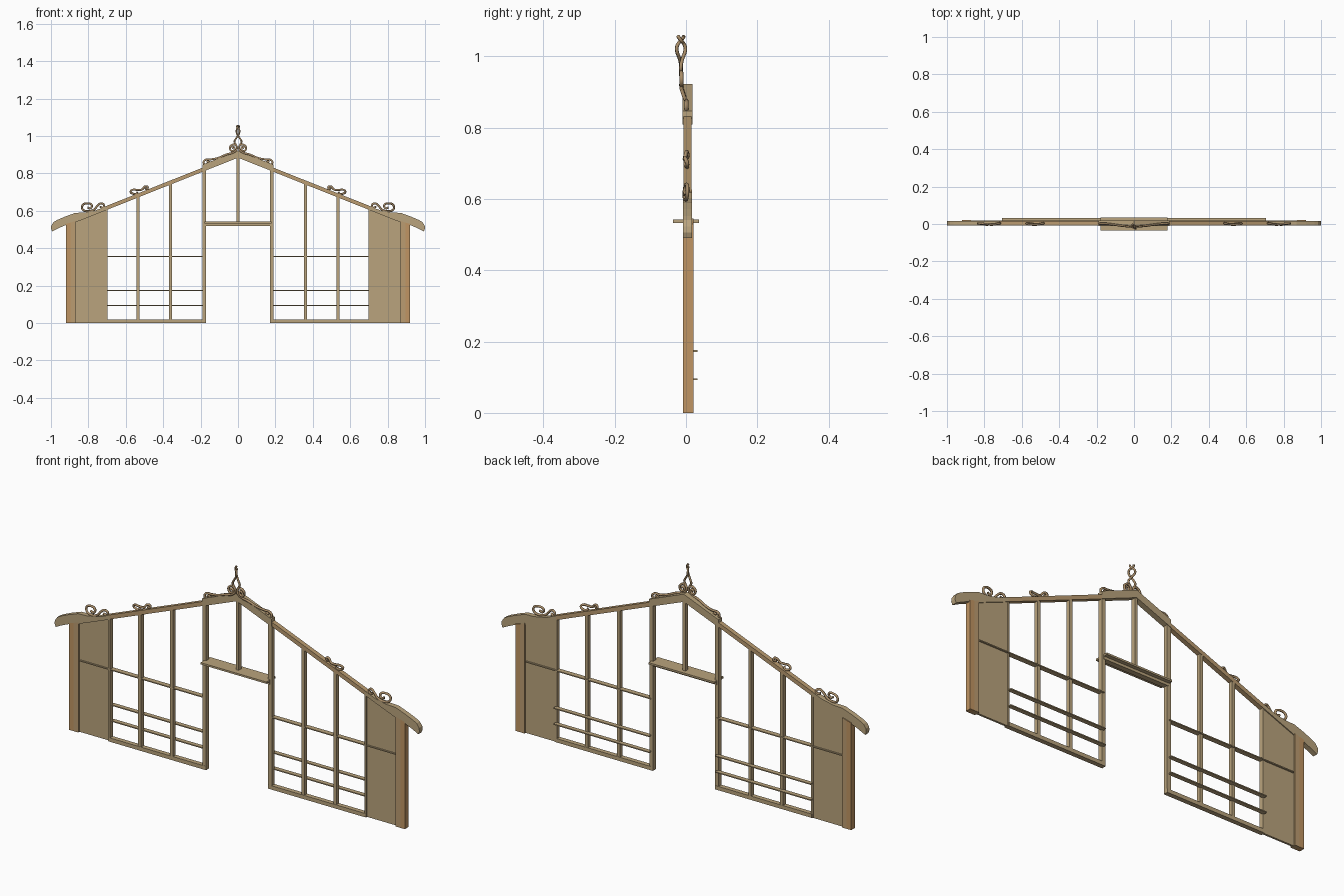
import bpy, bmesh, math
from mathutils import Vector

if "Cube" in bpy.data.objects:
    bpy.data.objects.remove(bpy.data.objects["Cube"])


def material(name, rgb):
    m = bpy.data.materials.new(name)
    m.diffuse_color = (*rgb, 1)
    m.use_nodes = True
    m.node_tree.nodes["Principled BSDF"].inputs["Base Color"].default_value = m.diffuse_color
    return m


TAN = material("weathered tan", (0.49, 0.37, 0.205))
MID = material("tan brown wood", (0.50, 0.335, 0.165))
ORANGE = material("warm wood", (0.53, 0.30, 0.125))
IRON = material("brown iron", (0.41, 0.275, 0.145))


def add_object(name, mesh, mat):
    ob = bpy.data.objects.new(name, mesh)
    mesh.materials.clear()
    mesh.materials.append(mat)
    bpy.context.collection.objects.link(ob)
    return ob


def prism(name, outline, y0, y1, mat):
    """Extrude a front-view (x, z) outline from y0 to y1."""
    bm = bmesh.new()
    face = bm.faces.new([bm.verts.new((x, y0, z)) for x, z in outline])
    ext = bmesh.ops.extrude_face_region(bm, geom=[face])
    moved = [v for v in ext["geom"] if isinstance(v, bmesh.types.BMVert)]
    bmesh.ops.translate(bm, verts=moved, vec=(0, y1 - y0, 0))
    # the extruded region leaves its starting face in place or removes it: close both ends
    bmesh.ops.holes_fill(bm, edges=[e for e in bm.edges if e.is_boundary], sides=0)
    bmesh.ops.recalc_face_normals(bm, faces=bm.faces)
    mesh = bpy.data.meshes.new(name)
    bm.to_mesh(mesh)
    bm.free()
    return add_object(name, mesh, mat)


def box(name, x0, x1, y0, y1, z0, z1, mat):
    return prism(name, [(x0, z0), (x1, z0), (x1, z1), (x0, z1)], y0, y1, mat)


def wire(name, pts, radius=0.0058):
    """Round iron rod through 3D points."""
    cu = bpy.data.curves.new(name, 'CURVE')
    cu.dimensions = '3D'
    cu.bevel_depth = radius
    cu.bevel_resolution = 1
    cu.resolution_u = 5
    cu.use_fill_caps = True
    sp = cu.splines.new('BEZIER')
    sp.bezier_points.add(len(pts) - 1)
    for bp, p in zip(sp.bezier_points, pts):
        bp.co = Vector(p)
        bp.handle_left_type = bp.handle_right_type = 'AUTO'
    tmp = bpy.data.objects.new(name + "_path", cu)
    bpy.context.collection.objects.link(tmp)
    bpy.context.view_layer.update()
    dg = bpy.context.evaluated_depsgraph_get()
    mesh = bpy.data.meshes.new_from_object(tmp.evaluated_get(dg))
    bpy.data.objects.remove(tmp)
    for p in mesh.polygons:
        p.use_smooth = True
    return add_object(name, mesh, IRON)


def under(x):
    """Height of the rafter underside."""
    return 0.884 - 0.398 * abs(x)


EAVE = [(0.70, 0.605), (0.70, 0.626), (0.76, 0.603), (0.82, 0.591), (0.87, 0.589),
        (0.92, 0.571), (0.965, 0.552), (0.985, 0.541), (0.998, 0.522), (1.0, 0.506),
        (0.994, 0.49), (0.96, 0.507), (0.92, 0.524), (0.87, 0.538)]
BIG_SCROLL = [(0.738, 0.622), (0.722, 0.617), (0.716, 0.630), (0.732, 0.640), (0.750, 0.628),
              (0.768, 0.608), (0.80, 0.598), (0.830, 0.607), (0.832, 0.628), (0.805, 0.640),
              (0.782, 0.630), (0.788, 0.614), (0.805, 0.618)]
MID_SCROLL = [(0.497, 0.721), (0.486, 0.717), (0.484, 0.728), (0.498, 0.730), (0.513, 0.714),
              (0.54, 0.712), (0.565, 0.712), (0.574, 0.702), (0.562, 0.692), (0.543, 0.691),
              (0.537, 0.700)]
# iron from the ridge curl, down the roof, to the small end curl
RIDGE_SCROLL = [(0.033, 0.934), (0.024, 0.941), (0.018, 0.930), (0.030, 0.919), (0.043, 0.932),
                (0.034, 0.951), (0.014, 0.952), (0.006, 0.932), (0.022, 0.914), (0.06, 0.902),
                (0.11, 0.882), (0.145, 0.875), (0.175, 0.872), (0.184, 0.857), (0.170, 0.845),
                (0.152, 0.852), (0.158, 0.864), (0.168, 0.860)]

for side, s in (("left", -1), ("right", 1)):
    def flip(pts):
        return [(s * x, z) for x, z in pts]

    def sbox(name, x0, x1, *rest):
        return box(side + "_" + name, s * x0, s * x1, *rest)

    # corner post in two boards, and solid end panel
    prism(side + "_post_inner_board", flip([(0.87, 0), (0.895, 0), (0.895, 0.537), (0.87, 0.545)]),
          -0.008, 0.021, MID)
    prism(side + "_post_outer_board", flip([(0.895, 0), (0.92, 0), (0.92, 0.53), (0.895, 0.537)]),
          -0.008, 0.021, ORANGE)
    prism(side + "_end_panel", flip([(0.70, 0), (0.87, 0), (0.87, under(0.87) + 0.01),
                                     (0.70, under(0.70) + 0.01)]), 0.002, 0.012, TAN)
    # roof edge
    prism(side + "_eave", flip(EAVE), -0.008, 0.017, TAN)
    prism(side + "_rafter", flip([(0.18, under(0.18)), (0.18, under(0.18) + 0.022),
                                  (0.72, under(0.72) + 0.022), (0.72, under(0.72))]),
          -0.007, 0.016, MID)
    prism(side + "_ridge_board", flip([(0, 0.884), (0, 0.922), (0.19, under(0.19) + 0.038),
                                       (0.19, under(0.19))]), -0.01, 0.018, TAN)
    # upright bars, following the roof
    for n, x, w in (("door_jamb", 0.18, 0.010), ("inner_mullion", 0.36, 0.008),
                    ("outer_mullion", 0.535, 0.008), ("panel_stile", 0.702, 0.005)):
        prism(side + "_" + n, flip([(x - w, 0), (x + w, 0), (x + w, under(x + w) + 0.008),
                                    (x - w, under(x - w) + 0.008)]), -0.006, 0.015, TAN)
    # sill, rail and shelf bars
    sbox("sill", 0.17, 0.70, -0.007, 0.016, 0, 0.019, TAN)
    sbox("rail", 0.18, 0.865, -0.005, 0.020, 0.353, 0.358, TAN)
    for n, z in (("lower_shelf", 0.092), ("upper_shelf", 0.171)):
        sbox(n, 0.18, 0.705, 0.010, 0.032, z, z + 0.005, TAN)
    # iron scrollwork
    wire(side + "_eave_scroll", [(x, 0.004 * math.sin(i), z) for i, (x, z) in enumerate(flip(BIG_SCROLL))])
    wire(side + "_middle_scroll", [(x, 0.004 * math.sin(i), z) for i, (x, z) in enumerate(flip(MID_SCROLL))])
    wire(side + "_ridge_scroll",
         [(x, -0.013 + 0.014 * min(1, max(0, (abs(x) - 0.04) / 0.1)), z) for x, z in flip(RIDGE_SCROLL)])
    # one strand of the twisted finial: opens sideways, then front to back
    strand = [(0.006, 0, 0.945), (0.012, 0, 0.955), (0.019, 0, 0.970), (0.012, 0.002, 0.985),
              (0.003, 0.006, 0.998), (-0.006, 0.011, 1.012), (-0.008, 0.012, 1.024),
              (-0.006, 0.007, 1.036), (0.004, 0, 1.044), (0.005, -0.006, 1.052), (0.003, -0.009, 1.057)]
    wire(side + "_finial_strand", [(s * x, -0.014 + s * y, z) for x, y, z in strand], 0.005)

# doorway lintel and the upright above it
box("lintel_beam", -0.18, 0.18, -0.009, 0.017, 0.520, 0.534, TAN)
box("lintel_shelf", -0.18, 0.18, -0.036, 0.036, 0.533, 0.542, TAN)
box("centre_mullion", -0.008, 0.008, -0.006, 0.015, 0.54, 0.89, TAN)
